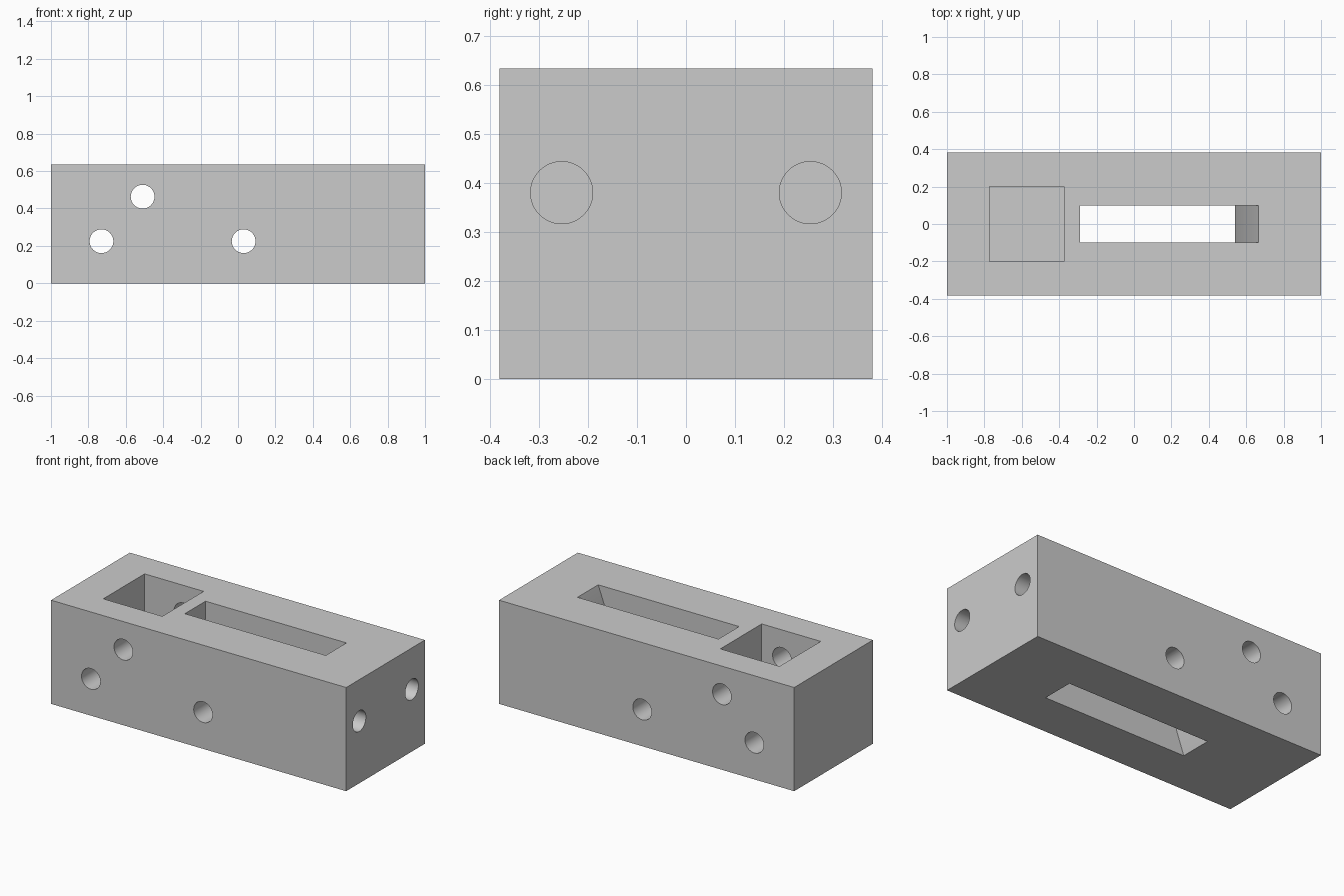
import bpy
import bmesh
from math import pi
from mathutils import Matrix, Vector

if "Cube" in bpy.data.objects:
    bpy.data.objects.remove(bpy.data.objects["Cube"])

LENGTH, WIDTH, HEIGHT = 2.0, 0.762, 0.635
HOLE_RADIUS = 0.0635

grey = bpy.data.materials.new("plain grey")
grey.use_nodes = True
colour = (0.6, 0.6, 0.6, 1)
grey.diffuse_color = colour
grey.node_tree.nodes["Principled BSDF"].inputs["Base Color"].default_value = colour


def make_object(name, bm):
    bmesh.ops.recalc_face_normals(bm, faces=bm.faces)
    mesh = bpy.data.meshes.new(name)
    bm.to_mesh(mesh)
    bm.free()
    mesh.materials.append(grey)
    obj = bpy.data.objects.new(name, mesh)
    bpy.context.collection.objects.link(obj)
    return obj


def box(name, size, centre):
    bm = bmesh.new()
    bmesh.ops.create_cube(bm, size=1, matrix=Matrix.Translation(centre) @ Matrix.Diagonal((*size, 1)))
    return make_object(name, bm)


def drill(name, centre, axis, depth):
    bm = bmesh.new()
    turn = Matrix.Rotation(pi / 2, 4, axis)
    bmesh.ops.create_cone(bm, cap_ends=True, segments=48, radius1=HOLE_RADIUS,
                          radius2=HOLE_RADIUS, depth=depth,
                          matrix=Matrix.Translation(centre) @ turn)
    return make_object(name, bm)


def side_profile(name, points, width):
    bm = bmesh.new()
    face = bm.faces.new([bm.verts.new((x, -width / 2, z)) for x, z in points])
    extruded = bmesh.ops.extrude_face_region(bm, geom=[face])["geom"]
    verts = [v for v in extruded if isinstance(v, bmesh.types.BMVert)]
    bmesh.ops.translate(bm, verts=verts, vec=Vector((0, width, 0)))
    return make_object(name, bm)


block = box("block", (LENGTH, WIDTH, HEIGHT), (0, 0, HEIGHT / 2))

# Blind square pocket in the top
floor = 0.335
cutters = [box("pocket_cutter", (0.4, 0.4, 1), (-0.573, 0, floor + 0.5))]

# Through slot with a sloped relief at each end, running past both faces
over = 0.1
slope_top, slope_bottom = 0.125 / 0.335, 0.145 / 0.4
cutters.append(side_profile("slot_cutter", [
    (-0.29, HEIGHT + over), (-0.29, 0.4), (-0.435 - over * slope_bottom, -over),
    (0.54, -over), (0.54, 0.3), (0.665 + over * slope_top, HEIGHT + over)], 0.2))

# Cross holes from front to back
for i, (x, z) in enumerate([(-0.73, 0.225), (-0.51, 0.463), (0.03, 0.225)]):
    cutters.append(drill(f"cross_hole_cutter_{i + 1}", (x, 0, z), "X", 1))

# Blind holes in the left end
for side, y in (("front", -0.254), ("back", 0.254)):
    cutters.append(drill(f"{side}_end_hole_cutter", (1, y, 0.381), "Y", 1))

for cutter in cutters:
    cutter.hide_render = True
    cutter.hide_viewport = True
    cut = block.modifiers.new(cutter.name, "BOOLEAN")
    cut.operation = "DIFFERENCE"
    cut.solver = "EXACT"
    cut.object = cutter

# Apply the cuts and remove the helpers
bpy.context.view_layer.update()
depsgraph = bpy.context.evaluated_depsgraph_get()
block.data = bpy.data.meshes.new_from_object(block.evaluated_get(depsgraph))
block.modifiers.clear()
for cutter in cutters:
    bpy.data.objects.remove(cutter)

bpy.ops.object.select_all(action="DESELECT")
block.select_set(True)
bpy.context.view_layer.objects.active = block
bpy.ops.object.shade_smooth_by_angle()
